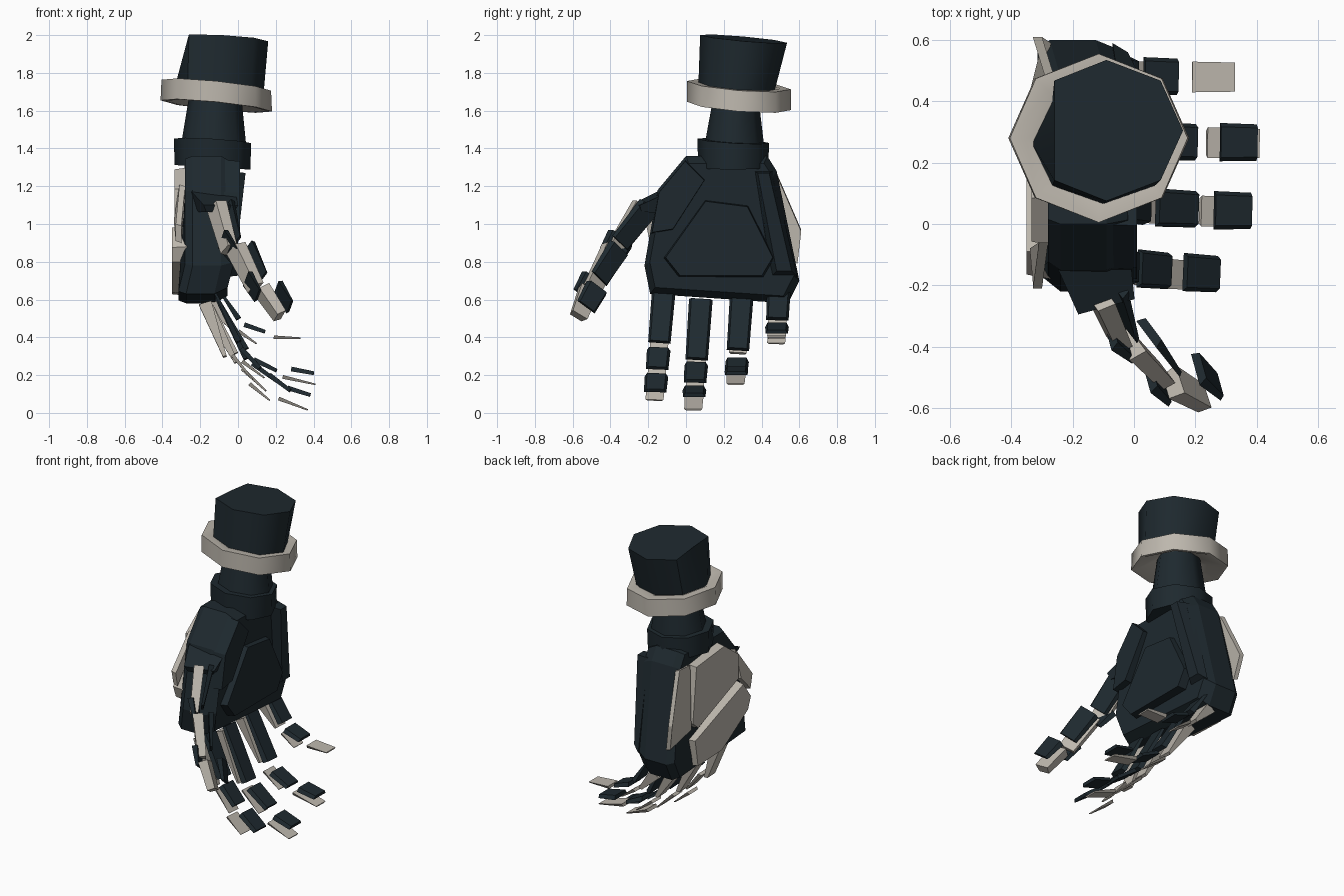
import bpy, bmesh, math
from mathutils import Vector


def material(name, rgb):
    m = bpy.data.materials.new(name)
    m.diffuse_color = (*rgb, 1)
    return m


DARK = material("dark blue grey", (0.013, 0.022, 0.028))
PALE = material("pale warm grey", (0.51, 0.475, 0.42))


def make(name, verts, faces, mat, smooth=False):
    mesh = bpy.data.meshes.new(name)
    mesh.from_pydata([tuple(v) for v in verts], [], faces)
    bm = bmesh.new()
    bm.from_mesh(mesh)
    bmesh.ops.recalc_face_normals(bm, faces=bm.faces)
    bm.to_mesh(mesh)
    bm.free()
    mesh.materials.append(mat)
    if smooth:
        mesh.shade_smooth()
        mesh.set_sharp_from_angle(angle=math.radians(55))
    ob = bpy.data.objects.new(name, mesh)
    bpy.context.collection.objects.link(ob)
    return ob


def loft(name, loops, mat, closed=False, smooth=False):
    """Skin equal-length loops; cap the ends, or join last to first."""
    n, m = len(loops[0]), len(loops)
    verts = [v for lp in loops for v in lp]
    faces = []
    for j in range(m if closed else m - 1):
        a, b = j * n, (j + 1) % m * n
        faces += [(a + i, a + (i + 1) % n, b + (i + 1) % n, b + i) for i in range(n)]
    if not closed:
        faces += [tuple(range(n)), tuple(range((m - 1) * n, m * n))]
    return make(name, verts, faces, mat, smooth)


def octagon(cx, cy, z, rx, ry, tx=0.0, ty=0.0, min_x=-9):
    pts = []
    for k in range(8):
        a = k * math.pi / 4
        dx, dy = rx * math.cos(a), ry * math.sin(a)
        pts.append((max(cx + dx, min_x), cy + dy, z + tx * dx + ty * dy))
    return pts


def slab(name, outline, x0, x1, mat, scale=1.0):
    """Prism along x from a (y, z) outline, with the x1 end scaled."""
    cy = sum(p[0] for p in outline) / len(outline)
    cz = sum(p[1] for p in outline) / len(outline)
    a = [(x0, y, z) for y, z in outline]
    b = [(x1, cy + (y - cy) * scale, cz + (z - cz) * scale) for y, z in outline]
    return loft(name, [a, b], mat)


def strip(name, p0, p1, side, w0, w1, t0, t1, mat):
    """Tapered plate; positive thickness lies on the palm side."""
    p0, p1 = Vector(p0), Vector(p1)
    d = (p1 - p0).normalized()
    s = Vector(side)
    s = (s - d * s.dot(d)).normalized()
    n = d.cross(s)
    loops = []
    for p, w, t in ((p0, w0, t0), (p1, w1, t1)):
        h = s * w / 2
        loops.append([p - h, p + h, p + h * 0.8 + n * t, p - h * 0.8 + n * t])
    return loft(name, loops, mat)


# Sleeve, cuff ring with a conical underside, wrist and collar
loft("sleeve", [octagon(-0.10, 0.265, 1.705, 0.235, 0.20, -0.08, -0.08),
                octagon(-0.09, 0.305, 1.98, 0.25, 0.23, -0.05, -0.09, -0.26)], DARK, smooth=True)
ring = dict(tx=-0.1, ty=-0.08)
loft("cuff_ring", [octagon(-0.115, 0.28, 1.735, 0.29, 0.275, **ring),
                   octagon(-0.115, 0.28, 1.625, 0.295, 0.275, **ring),
                   octagon(-0.115, 0.28, 1.625, 0.27, 0.252, **ring),
                   octagon(-0.115, 0.275, 1.69, 0.13, 0.11, **ring),
                   octagon(-0.115, 0.28, 1.735, 0.235, 0.22, **ring)], PALE, closed=True, smooth=True)
loft("wrist", [octagon(-0.13, 0.255, 1.40, 0.175, 0.16),
               octagon(-0.12, 0.265, 1.70, 0.135, 0.115)], DARK, smooth=True)
loft("collar", [octagon(-0.135, 0.25, 1.30, 0.20, 0.185, -0.06, 0.0),
                octagon(-0.135, 0.25, 1.44, 0.205, 0.19, -0.06, -0.06)], DARK, smooth=True)

# Palm body, leaning back towards the knuckles, and its raised pads
palm = [(0.0, 1.36), (0.43, 1.36), (0.48, 1.28), (0.60, 0.70), (0.54, 0.58),
        (-0.19, 0.63), (-0.22, 0.78), (-0.15, 1.18)]


def palm_loop(x, sy=1.0, sz=1.0):
    return [(x - (0.035 if z < 0.75 else 0), 0.19 + (y - 0.19) * sy, 0.97 + (z - 0.97) * sz)
            for y, z in palm]


loft("palm", [palm_loop(-0.28, 0.92, 0.96), palm_loop(-0.24), palm_loop(-0.09),
              palm_loop(-0.02, 0.93, 0.9)], DARK)
slab("palm_pad", [(0.10, 1.13), (0.33, 1.10), (0.47, 0.82), (0.41, 0.72),
                  (-0.04, 0.72), (-0.12, 0.82)], -0.06, 0.0, DARK, 0.96)
slab("thumb_pad", [(-0.15, 1.17), (0.0, 1.35), (0.11, 1.24), (-0.07, 0.96), (-0.19, 0.94)],
     -0.2, 0.01, DARK, 0.92)
loft("heel_pad", [[(-0.05, 0.36, 1.28), (-0.05, 0.46, 1.28), (-0.07, 0.59, 0.72), (-0.07, 0.45, 0.72)],
                  [(0.04, 0.38, 1.27), (0.04, 0.44, 1.27), (-0.02, 0.56, 0.75), (-0.02, 0.48, 0.75)]], DARK)

# Armour plates on the back of the hand
slab("upper_back_plate", [(0.38, 1.27), (0.08, 1.30), (-0.07, 1.19), (-0.07, 1.02), (0.36, 0.85),
                          (0.42, 0.90)], -0.26, -0.335, PALE, 0.95)
slab("lower_back_plate", [(-0.10, 0.99), (-0.18, 0.88), (-0.15, 0.80), (0.13, 0.63), (0.39, 0.62),
                          (0.42, 0.80), (0.36, 0.82)], -0.27, -0.35, PALE, 0.95)


def leaf(name, outer):
    loft(name, [[(x, y, z) for x, y, z in outer],
                [(x + 0.03, y, z - 0.01) for x, y, z in outer]], PALE)


leaf("little_side_plate", [(-0.31, 0.40, 1.28), (-0.29, 0.48, 1.27), (-0.33, 0.61, 0.97),
                           (-0.30, 0.59, 0.80), (-0.34, 0.43, 0.88)])
leaf("thumb_side_plate", [(-0.31, -0.06, 1.21), (-0.33, -0.21, 1.0), (-0.33, -0.19, 0.91),
                          (-0.34, -0.08, 1.02)])

# Fingers: (y at knuckle, sideways slope, dark plates, pale plates), plates as x0 z0 x1 z1
fingers = {
    "index": (-0.12, -0.085,
              [(-0.13, 0.64, -0.01, 0.37), (0.01, 0.33, 0.11, 0.23), (0.16, 0.19, 0.27, 0.11)],
              [(-0.14, 0.59, -0.06, 0.30), (-0.02, 0.31, 0.08, 0.18), (0.07, 0.16, 0.17, 0.07)]),
    "middle": (0.08, -0.07,
               [(-0.12, 0.60, 0.03, 0.28), (0.07, 0.25, 0.20, 0.16), (0.26, 0.12, 0.38, 0.085)],
               [(-0.13, 0.57, 0.0, 0.27), (0.03, 0.24, 0.15, 0.12), (0.22, 0.085, 0.37, 0.02)]),
    "ring": (0.295, -0.07,
             [(-0.11, 0.60, 0.03, 0.33), (0.08, 0.27, 0.20, 0.215), (0.28, 0.22, 0.40, 0.20)],
             [(-0.13, 0.57, 0.0, 0.32), (0.03, 0.28, 0.14, 0.19), (0.24, 0.20, 0.41, 0.155)]),
    "little": (0.49, -0.05,
               [(-0.10, 0.64, -0.01, 0.49), (0.03, 0.455, 0.14, 0.42)],
               [(-0.12, 0.60, -0.03, 0.46), (0.01, 0.44, 0.10, 0.37), (0.19, 0.41, 0.33, 0.40)]),
}
for finger, (y, slope, darks, pales) in fingers.items():
    for label, rows, mat in (("plate", darks, DARK), ("back", pales, PALE)):
        for i, (x0, z0, x1, z1) in enumerate(rows):
            a = (x0, y + (0.62 - z0) * slope, z0)
            b = (x1, y + (0.62 - z1) * slope, z1)
            if mat == DARK:
                w, t = 0.125, ((0.025, 0.02) if i else (0.012, 0.03))
            else:
                w, t = 0.10, ((-0.02, -0.008) if i else (-0.07, -0.02))
            strip(f"{finger}_finger_{label}_{i + 1}", a, b, (0, 1, 0), w, w * 0.95, *t, mat)

# Thumb: base block, then pale backs with dark plates on the palm side
strip("thumb_base", (-0.13, -0.12, 1.17), (-0.09, -0.27, 1.10), (0.95, 0.28, 0),
      0.24, 0.19, -0.12, -0.04, DARK)
along = Vector((0.1, -0.13, -0.22))
turned = Vector((0.6, 0.45, 0.0)).cross(along)
raised = Vector((0.7, 0.3, 0.14)).cross(along)
backs = [((-0.09, -0.22, 1.09), (-0.03, -0.365, 0.86), 0.12, turned),
         ((0.01, -0.375, 0.87), (0.11, -0.485, 0.66), 0.12, turned),
         ((0.15, -0.505, 0.66), (0.24, -0.56, 0.52), 0.11, raised)]
for i, (a, b, w, side) in enumerate(backs):
    strip(f"thumb_back_{i + 1}", a, b, side, w, w * 0.85, -0.06, -0.05, PALE)
plates = [((-0.07, -0.20, 1.09), (-0.02, -0.35, 0.90), 0.14, turned),
          ((-0.09, -0.35, 0.92), (-0.02, -0.40, 0.83), 0.16, raised),
          ((0.04, -0.36, 0.87), (0.12, -0.46, 0.71), 0.14, turned),
          ((0.04, -0.50, 0.71), (0.10, -0.55, 0.62), 0.13, raised),
          ((0.20, -0.475, 0.66), (0.27, -0.53, 0.56), 0.13, raised)]
for i, (a, b, w, side) in enumerate(plates):
    strip(f"thumb_plate_{i + 1}", a, b, side, w, w * 0.9, 0.03, 0.015, DARK)
